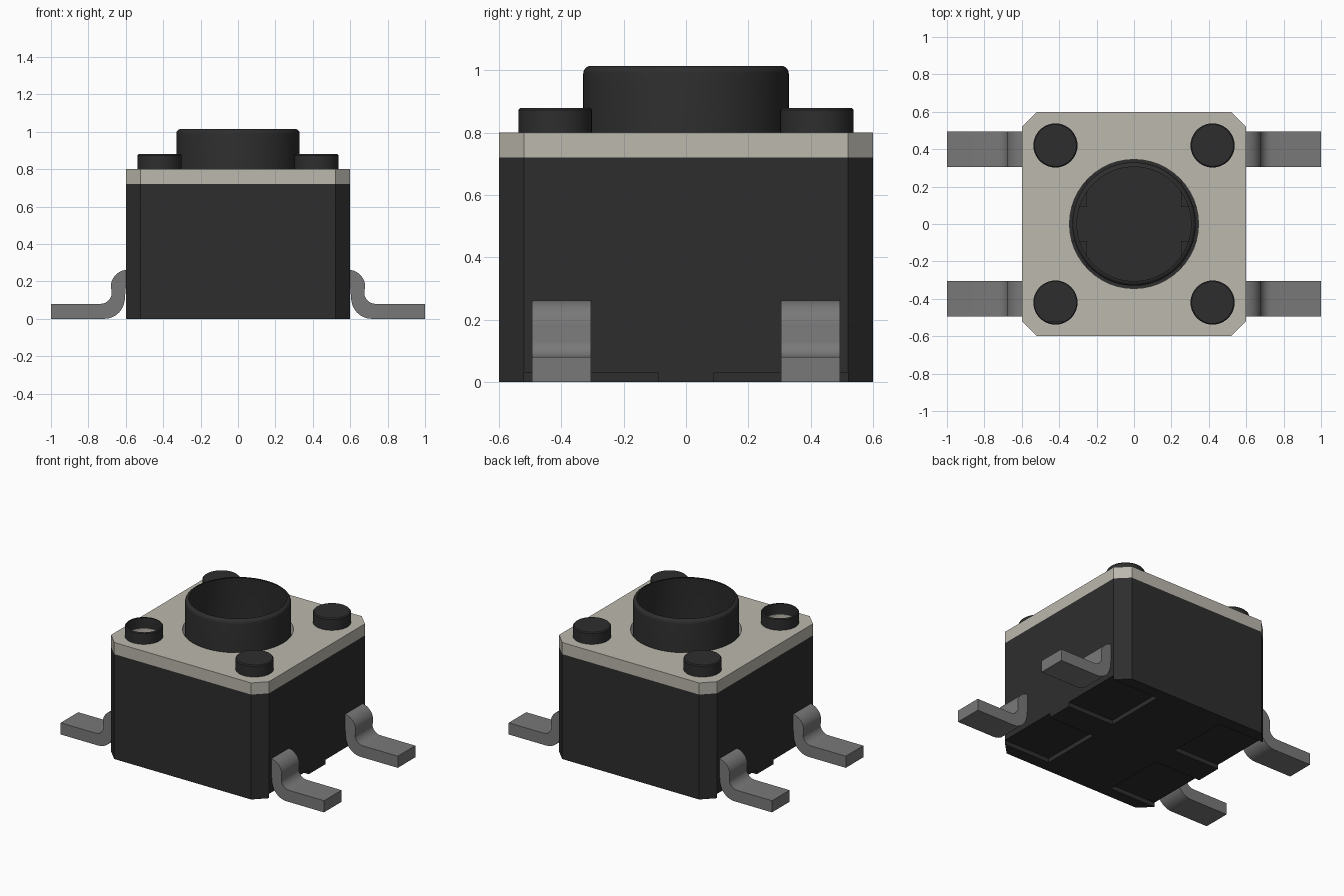
import bpy, bmesh, math

cube = bpy.data.objects.get("Cube")
if cube:
    bpy.data.objects.remove(cube, do_unlink=True)


def material(name, rgb, metallic=0.0):
    m = bpy.data.materials.new(name)
    m.use_nodes = True
    m.diffuse_color = (*rgb, 1)
    node = m.node_tree.nodes["Principled BSDF"]
    node.inputs["Base Color"].default_value = (*rgb, 1)
    return m


BLACK = material("black plastic", (0.027, 0.027, 0.027))
COVER = material("warm grey plate", (0.50, 0.48, 0.42))
METAL = material("grey metal", (0.19, 0.19, 0.19))


def make(name, bm, mat, smooth=False):
    bmesh.ops.recalc_face_normals(bm, faces=bm.faces)
    mesh = bpy.data.meshes.new(name)
    bm.to_mesh(mesh)
    bm.free()
    ob = bpy.data.objects.new(name, mesh)
    bpy.context.collection.objects.link(ob)
    mesh.materials.append(mat)
    if smooth:
        bpy.ops.object.select_all(action='DESELECT')
        ob.select_set(True)
        bpy.context.view_layer.objects.active = ob
        bpy.ops.object.shade_smooth_by_angle(angle=math.radians(35))
    return ob


def prism(points, vec):
    """Extrude a closed outline along vec."""
    bm = bmesh.new()
    face = bm.faces.new([bm.verts.new(p) for p in points])
    ext = bmesh.ops.extrude_face_region(bm, geom=[face], use_keep_orig=True)
    verts = [g for g in ext["geom"] if isinstance(g, bmesh.types.BMVert)]
    bmesh.ops.translate(bm, verts=verts, vec=vec)
    return bm


def octagon(z0, z1, a=0.6, c=0.52):
    pts = [(a, -c), (a, c), (c, a), (-c, a), (-a, c), (-a, -c), (-c, -a), (c, -a)]
    return prism([(x, y, z0) for x, y in pts], (0, 0, z1 - z0))


def lathe(profile, x=0, y=0, n=48, cap=False):
    """Revolve (radius, z) points, optionally closing the last ring."""
    bm = bmesh.new()
    rings = [[bm.verts.new((x + r * math.cos(2 * math.pi * i / n),
                            y + r * math.sin(2 * math.pi * i / n), z))
              for i in range(n)] for r, z in profile]
    for a, b in zip(rings, rings[1:]):
        for i in range(n):
            j = (i + 1) % n
            bm.faces.new((a[i], a[j], b[j], b[i]))
    if cap:
        bm.faces.new(rings[-1])
    return bm


def cut(ob, cutters):
    """Subtract the cutters, then remove them."""
    bpy.ops.object.select_all(action='DESELECT')
    bpy.context.view_layer.objects.active = ob
    ob.select_set(True)
    for c in cutters:
        c.hide_render = True
        mod = ob.modifiers.new("cut", 'BOOLEAN')
        mod.operation, mod.solver, mod.object = 'DIFFERENCE', 'EXACT', c
        bpy.ops.object.modifier_apply(modifier=mod.name)
    for c in cutters:
        bpy.data.objects.remove(c, do_unlink=True)


def cylinder_cutter(r, x, y):
    bm = lathe([(r, 0.6), (r, 0.9)], x, y, cap=True)
    bmesh.ops.holes_fill(bm, edges=[e for e in bm.edges if e.is_boundary])
    return make("hole_cutter", bm, COVER)


CORNERS = [(sx, sy) for sx in (-1, 1) for sy in (-1, 1)]

# Housing with four shallow recesses underneath, each open to the side
body = make("housing", octagon(0, 0.72), BLACK)
cutters = []
for sx, sy in CORNERS:
    x0, x1 = sorted((sx * 0.25, sx * 0.7))
    y0, y1 = sorted((sy * 0.09, sy * 0.52))
    cutters.append(make("recess_cutter", prism(
        [(x0, y0, -0.1), (x1, y0, -0.1), (x1, y1, -0.1), (x0, y1, -0.1)],
        (0, 0, 0.13)), BLACK))
cut(body, cutters)

# The housing is hollow below the cover
bm = bmesh.new()
bm.from_mesh(body.data)
top = [f for f in bm.faces if f.calc_center_median().z > 0.715]
bmesh.ops.delete(bm, geom=top, context='FACES_ONLY')
bm.to_mesh(body.data)
bm.free()

# Cover plate with the plunger hole and one open peg hole
cover = make("cover_plate", octagon(0.72, 0.80), COVER)
cut(cover, [cylinder_cutter(0.345, 0, 0), cylinder_cutter(0.115, -0.42, -0.42)])

# Hollow plunger with a rounded rim
rim = [(0.33 - 0.025 * (1 - math.cos(t)), 0.99 + 0.025 * math.sin(t))
       for t in [math.pi / 2 * i / 5 for i in range(6)]]
make("plunger", lathe([(0.33, 0.45)] + rim, n=64), BLACK, smooth=True)

# Corner pegs, one of them open on top
for sx, sy in CORNERS:
    is_open = sx < 0 and sy < 0
    profile = [(0.118, 0.80), (0.118, 0.873), (0.112, 0.88)]
    make("corner_peg", lathe(profile, sx * 0.42, sy * 0.42, 40, cap=not is_open),
         BLACK, smooth=True)


# Gull-wing terminals
def arc(cx, cz, r, a0, a1, n=7):
    angles = [math.radians(a0 + (a1 - a0) * i / n) for i in range(n + 1)]
    return [(cx + r * math.cos(t), cz + r * math.sin(t)) for t in angles]


outline = ([(0.56, 0.262), (0.59, 0.262)] + arc(0.59, 0.172, 0.09, 80, 8)
           + arc(0.735, 0.14, 0.06, 190, 270) + [(1.0, 0.08), (1.0, 0.0)]
           + arc(0.715, 0.11, 0.11, 270, 188)
           + arc(0.58, 0.165, 0.02, 0, 90, 3) + [(0.56, 0.185)])
for sx, sy in CORNERS:
    pts = [(sx * x, sy * 0.4 - 0.095, z) for x, z in outline]
    make("terminal", prism(pts, (0, 0.19, 0)), METAL, smooth=True)
